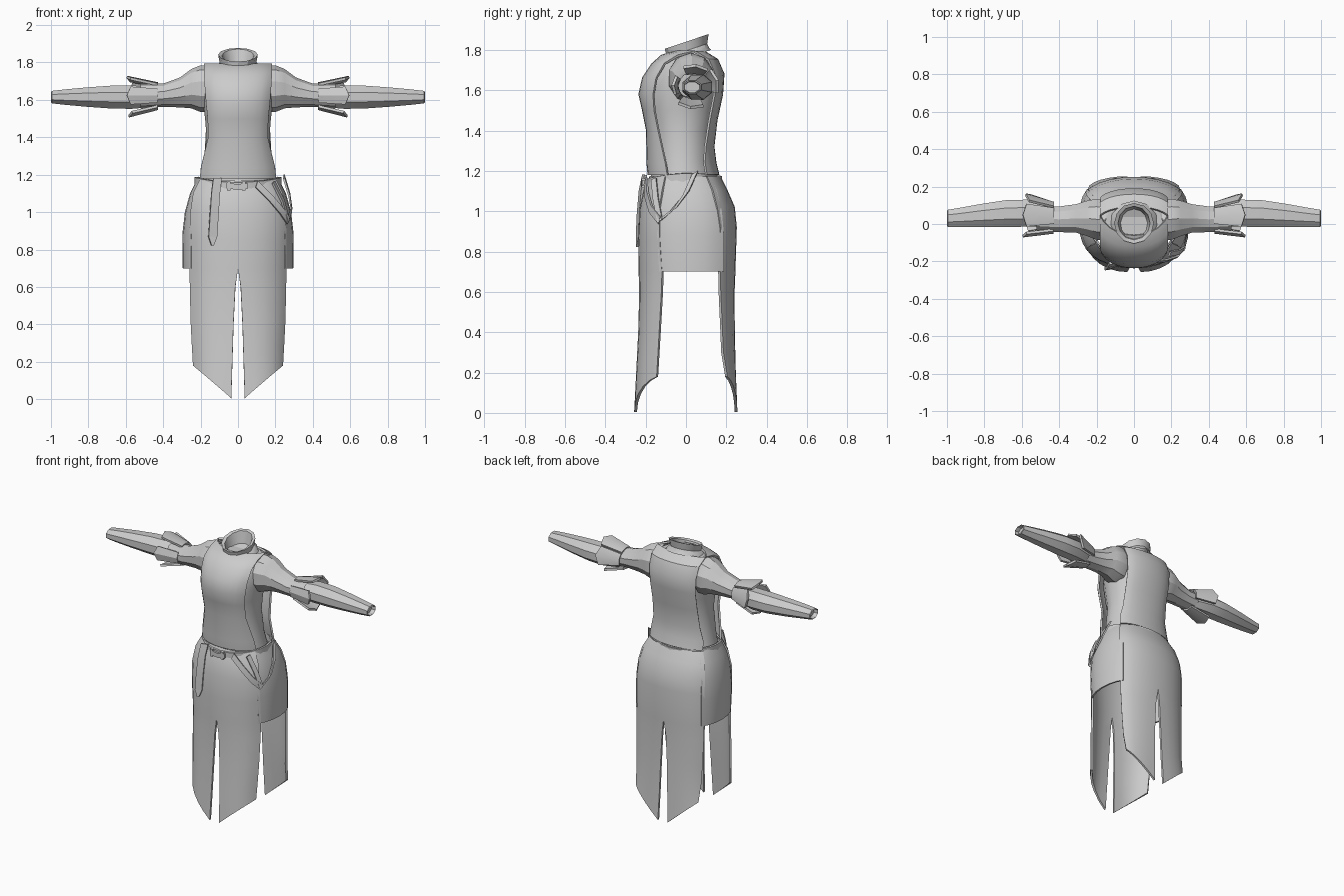
import bpy, bmesh, math
from mathutils import Vector

cloth = bpy.data.materials.new("grey_cloth")
cloth.diffuse_color = (0.6, 0.6, 0.6, 1)


def grid(name, rows, closed=False, cap=False, thick=0.0, mirror=False, weld=0.001):
    """Skin rows of points into a sheet or tube."""
    bm = bmesh.new()
    vs = [[bm.verts.new(p) for p in r] for r in rows]
    n = len(rows[0])
    for a, b in zip(vs, vs[1:]):
        for i in range(n if closed else n - 1):
            j = (i + 1) % n
            bm.faces.new((a[i], a[j], b[j], b[i]))
    if cap:
        bm.faces.new(vs[-1])
    bmesh.ops.recalc_face_normals(bm, faces=bm.faces)
    me = bpy.data.meshes.new(name)
    bm.to_mesh(me)
    bm.free()
    ob = bpy.data.objects.new(name, me)
    bpy.context.collection.objects.link(ob)
    me.materials.append(cloth)
    if mirror:
        m = ob.modifiers.new("mirror", 'MIRROR')
        m.merge_threshold = weld
    if thick:
        s = ob.modifiers.new("thickness", 'SOLIDIFY')
        s.thickness = thick
        s.offset = 0
    return ob


def arc(u, amax=1.25):
    """Sideways and outward fractions of a bowed cross-section, u in -1..1."""
    a = u * amax
    return math.sin(a) / math.sin(amax), (math.cos(a) - math.cos(amax)) / (1 - math.cos(amax))


def ring(rx, yf, yb, zf, zb, n=16):
    """Horizontal oval that may lean from front to back."""
    out = []
    for i in range(n):
        a = 2 * math.pi * i / n
        t = (1 + math.sin(a)) / 2
        out.append((rx * math.cos(a), yf + (yb - yf) * t, zf + (zb - zf) * t))
    return out


def arm_ring(x, yc, zc, ry, rz, n=8):
    return [(x, yc + ry * math.cos(2 * math.pi * (i + .5) / n),
             zc + rz * math.sin(2 * math.pi * (i + .5) / n)) for i in range(n)]


# under shirt: z, half width, front y, back y
torso = [(1.17, .205, -.175, .15), (1.25, .188, -.17, .13), (1.4, .168, -.175, .13),
         (1.5, .176, -.195, .145), (1.6, .188, -.21, .165), (1.7, .195, -.18, .17),
         (1.75, .19, -.125, .15), (1.775, .15, -.09, .12)]
grid("under_shirt", [ring(w, f, b, z, z) for z, w, f, b in torso], closed=True, cap=True)

# vest panels: z, half width, edge y, middle y
U = [i / 5 for i in range(-5, 6)]
vest_front = [(1.18, .2, -.09, -.185), (1.24, .193, -.1, -.19), (1.4, .155, -.135, -.192),
              (1.5, .158, -.155, -.212), (1.58, .166, -.16, -.23), (1.66, .173, -.145, -.212),
              (1.73, .178, -.105, -.165), (1.77, .18, -.04, -.12), (1.79, .18, .045, -.06)]
vest_back = [(1.18, .2, .1, .16), (1.24, .195, .09, .145), (1.32, .175, .095, .135),
             (1.45, .168, .115, .15), (1.58, .17, .14, .178), (1.68, .175, .14, .185),
             (1.75, .178, .11, .155), (1.79, .18, .045, .09)]
for nm, st in (("vest_front", vest_front), ("vest_back", vest_back)):
    grid(nm, [[(w * arc(u)[0], e + (m - e) * arc(u)[1], z) for u in U]
              for z, w, e, m in st], thick=.012)

# collar: outer flare, lip and inner wall
collar = [(.135, -.15, .125, 1.715, 1.80), (.118, -.125, .115, 1.755, 1.81),
          (.098, -.095, .105, 1.765, 1.83), (.106, -.105, .112, 1.805, 1.878),
          (.086, -.085, .095, 1.80, 1.872), (.07, -.065, .08, 1.74, 1.79)]
grid("collar", [ring(*c, n=12) for c in collar], closed=True, cap=True)

# sleeves and forearms: x, centre y, centre z, radius y, radius z
sleeve = [(.15, .02, 1.66, .11, .125), (.2, .025, 1.66, .115, .125), (.25, .03, 1.66, .1, .105),
          (.31, .03, 1.64, .08, .08), (.4, .025, 1.625, .072, .062), (.52, .03, 1.62, .07, .066)]
grid("upper_sleeve", [arm_ring(*s, n=10) for s in sleeve], closed=True, mirror=True)
fore = [(.46, .045, 1.615, .06, .058), (.57, .058, 1.615, .078, .068), (.68, .056, 1.615, .078, .066),
        (.82, .045, 1.615, .067, .055), (.93, .035, 1.615, .056, .044), (.995, .03, 1.615, .05, .036),
        (.999, .03, 1.615, .044, .03), (.97, .03, 1.615, .04, .028)]
grid("forearm_sleeve", [arm_ring(*s) for s in fore], closed=True, cap=True, mirror=True)

# flared cuff flaps around each elbow: name, middle angle, tip x, flare
for nm, mid, tip, flare in (("top", 1.45, .575, .035), ("back", .25, .56, .045),
                            ("under", 4.6, .565, .04), ("front", 3.1, .575, .02)):
    rows = []
    for t in (0, .5, 1):
        r = .068 + flare * t
        x = .43 + (tip - .43) * t
        rows.append([(x + .02 * (i % 2) * t, .035 + (r + .012) * math.cos(mid + (i - 1) * .55),
                      1.62 + r * math.sin(mid + (i - 1) * .55)) for i in range(3)])
    grid("cuff_flap_" + nm, rows, thick=.014, mirror=True)

# long skirt panels, split below the knee: inner z, outer z, slit, half width, edge y, middle y
skirt_front = [(1.17, 1.17, 0, .2, -.1, -.175), (1.1, 1.1, 0, .235, -.115, -.205),
               (1.0, 1.0, 0, .25, -.13, -.225), (.85, .85, 0, .255, -.125, -.23),
               (.7, .7, 0, .254, -.115, -.228), (.6, .6, .014, .252, -.118, -.225),
               (.4, .42, .024, .248, -.128, -.23), (.2, .3, .03, .242, -.135, -.24),
               (.005, .18, .036, .235, -.142, -.25)]
skirt_back = [(1.17, 1.17, 0, .2, .1, .165), (1.1, 1.1, 0, .235, .13, .2),
              (1.02, 1.02, 0, .25, .15, .235), (.92, .92, 0, .255, .165, .245),
              (.7, .7, 0, .254, .165, .238), (.6, .6, .014, .252, .167, .234),
              (.4, .42, .024, .248, .175, .235), (.2, .3, .03, .242, .18, .24),
              (.005, .18, .036, .235, .2, .248)]
for nm, st in (("skirt_front", skirt_front), ("skirt_back", skirt_back)):
    rows = []
    for zi, zo, s, w, e, m in st:
        row = []
        for i in range(6):
            sx, out = arc(i / 5)
            row.append((s + (w - s) * sx, e + (m - e) * out, zi + (zo - zi) * sx))
        rows.append(row)
    grid(nm, rows, thick=.014, mirror=True)

# short side skirt: z, front y, back y, edge x, middle x
side = [(1.17, -.12, .12, .18, .215), (1.1, -.13, .15, .215, .25), (1.0, -.14, .175, .235, .278),
        (.88, -.14, .185, .245, .292), (.7, -.13, .185, .245, .29)]
grid("side_skirt", [[(e + (m - e) * arc(u / 3, 1.1)[1],
                      (f + b) / 2 + (b - f) / 2 * arc(u / 3, 1.1)[0], z) for u in range(-3, 4)]
                    for z, f, b, e, m in side], thick=.012, mirror=True)

# belt band, bowed down at the front
belt = []
for dr, dz in ((0, -.024), (.012, -.022), (.012, .022), (0, .024), (0, -.024)):
    belt.append([(x * (1 + dr * 4), y * (1 + dr * 4), z + dz + .02 * (x / .22) ** 2)
                 for x, y, z in ring(.222, -.195, .17, 1.137, 1.152, n=20)])
grid("belt", belt, closed=True)


def strap(name, pts, width, thick=.012):
    """Flat ribbon along a path; width is a vector."""
    w = Vector(width) / 2
    return grid(name, [[Vector(p) - w, Vector(p) + w] for p in pts], thick=thick)


# belt fittings and hanging straps
strap("hanging_strap", [(-.11, -.205, 1.18), (-.12, -.222, 1.1), (-.128, -.232, .98),
                        (-.135, -.236, .87)], (.045, .012, 0), .014)
grid("hanging_strap_tip", [[(-.158, -.24, .87), (-.112, -.23, .87)],
                           [(-.142, -.24, .822), (-.13, -.237, .822)]], thick=.014)
strap("buckle_left", [(-.05, -.212, 1.165), (-.05, -.212, 1.115)], (.018, 0, 0), .018)
strap("buckle_right", [(.03, -.212, 1.165), (.03, -.212, 1.115)], (.018, 0, 0), .018)
strap("belt_tongue", [(-.06, -.212, 1.14), (.0, -.217, 1.135), (.05, -.212, 1.14)], (0, 0, .03))
strap("slung_strap_front", [(.1, -.2, 1.15), (.17, -.195, 1.08), (.23, -.175, 1.01),
                            (.268, -.13, .955)], (.012, .01, .035), .01)
strap("slung_strap_side", [(.268, -.13, .955), (.286, -.06, 1.01), (.275, .0, 1.09),
                           (.245, .045, 1.19)], (0, .03, .02), .01)
strap("slung_strap_hip", [(.19, -.16, 1.16), (.24, -.15, 1.06), (.268, -.13, .955)],
      (.01, .025, .01), .01)

# apply modifiers and shade
bpy.ops.object.select_all(action='SELECT')
bpy.context.view_layer.objects.active = bpy.context.selected_objects[0]
bpy.ops.object.convert(target='MESH')
bpy.ops.object.shade_smooth_by_angle(angle=math.radians(30))
